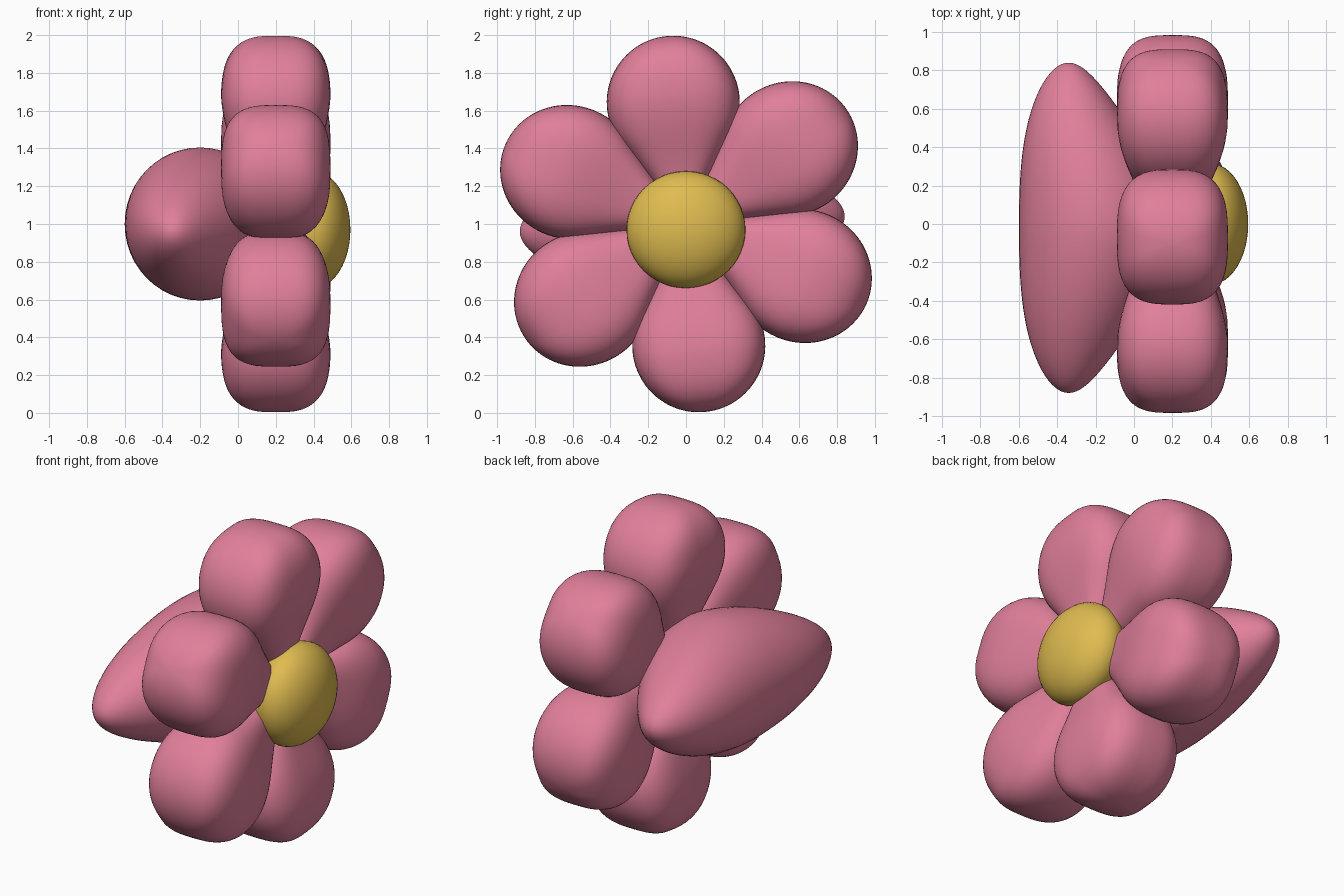
import bpy, bmesh
from math import sin, cos, pi, radians
from mathutils import Vector

cube = bpy.data.objects.get("Cube")
if cube:
    bpy.data.objects.remove(cube)


def material(name, color):
    m = bpy.data.materials.new(name)
    m.use_nodes = True
    m.diffuse_color = color
    m.node_tree.nodes["Principled BSDF"].inputs["Base Color"].default_value = color
    return m


pink = material("petal pink", (0.75, 0.215, 0.325, 1))
yellow = material("centre yellow", (0.74, 0.50, 0.08, 1))


def spow(v, e):
    return abs(v) ** e * (1 if v >= 0 else -1)


def loft(name, rings, mat, n=2.0, sides=48):
    """Skin rings of (centre, half axis, half axis) with superellipse sections."""
    bm = bmesh.new()
    loops = []
    for c, a, b in rings:
        angles = [2 * pi * i / sides for i in range(sides)]
        loops.append([bm.verts.new(c + a * spow(cos(t), 2 / n) + b * spow(sin(t), 2 / n))
                      for t in angles])
    for lo, hi in zip(loops, loops[1:]):
        for i in range(sides):
            j = (i + 1) % sides
            bm.faces.new((lo[i], lo[j], hi[j], hi[i]))
    bm.faces.new(loops[0])
    bm.faces.new(loops[-1])
    bmesh.ops.recalc_face_normals(bm, faces=bm.faces)
    for f in bm.faces:
        f.smooth = True
    mesh = bpy.data.meshes.new(name)
    bm.to_mesh(mesh)
    bm.free()
    mesh.materials.append(mat)
    return add(name, mesh)


def add(name, mesh):
    ob = bpy.data.objects.new(name, mesh)
    bpy.context.collection.objects.link(ob)
    return ob


X, Y, Z = Vector((1, 0, 0)), Vector((0, 1, 0)), Vector((0, 0, 1))

# Petal: a wedge that swells into a plump round tip, lying along +y
R, MID, TANGENT = 0.352, 0.648, 0.46


def petal_ring(s):
    d = (s - MID) / R
    w = 0.645 * s if s < TANGENT else R * max(0, 1 - d * d) ** 0.5
    u = min(1, max(0, (s - 0.1) / 0.6))
    t = 0.17 + 0.12 * u * u * (3 - 2 * u)
    if d > 0:
        t *= max(0, 1 - d ** 2.8) ** (1 / 2.8)
    return Y * s, Y.cross(X) * w, X * t


stations = [0.03 + (MID - 0.03) * i / 20 for i in range(20)]
stations += [MID + R * sin(pi / 2 * i / 24.2) for i in range(25)]
petal = loft("petal_1", [petal_ring(s) for s in stations], pink, n=3.0)
petals = [petal] + [add(f"petal_{i}", petal.data) for i in range(2, 7)]
for i, ob in enumerate(petals):
    ob.location = (0.2, 0, 1.0)
    ob.rotation_euler.x = radians(36 + 60 * i)
    # The top and bottom petals are a little shorter than the side ones
    ob.scale.y = 1.0 if i % 3 == 1 else 1.045


# Backing: a round spindle behind the petals, bowed towards its blunt ends
def spindle_ring(u):
    k = (1 - u * u) ** 0.5 * (1 - 0.3 * abs(u) ** 1.5)
    c = Vector((-0.34 + 0.14 * k ** 2.5, 0.86 * u - 0.02, 1.0 + 0.04 * u))
    return c, X * 0.4 * k, Z * 0.405 * k


loft("backing", [spindle_ring(sin(pi / 2 * i / 24.2)) for i in range(-24, 25)], pink)

# Flower centre: a flattened dome
bpy.ops.mesh.primitive_uv_sphere_add(segments=48, ring_count=24, radius=1,
                                     location=(0.4, 0, 0.97), rotation=(0, pi / 2, 0))
centre = bpy.context.object
centre.name = "flower_centre"
centre.scale = (0.31, 0.315, 0.195)
centre.data.materials.append(yellow)
bpy.ops.object.shade_smooth()
